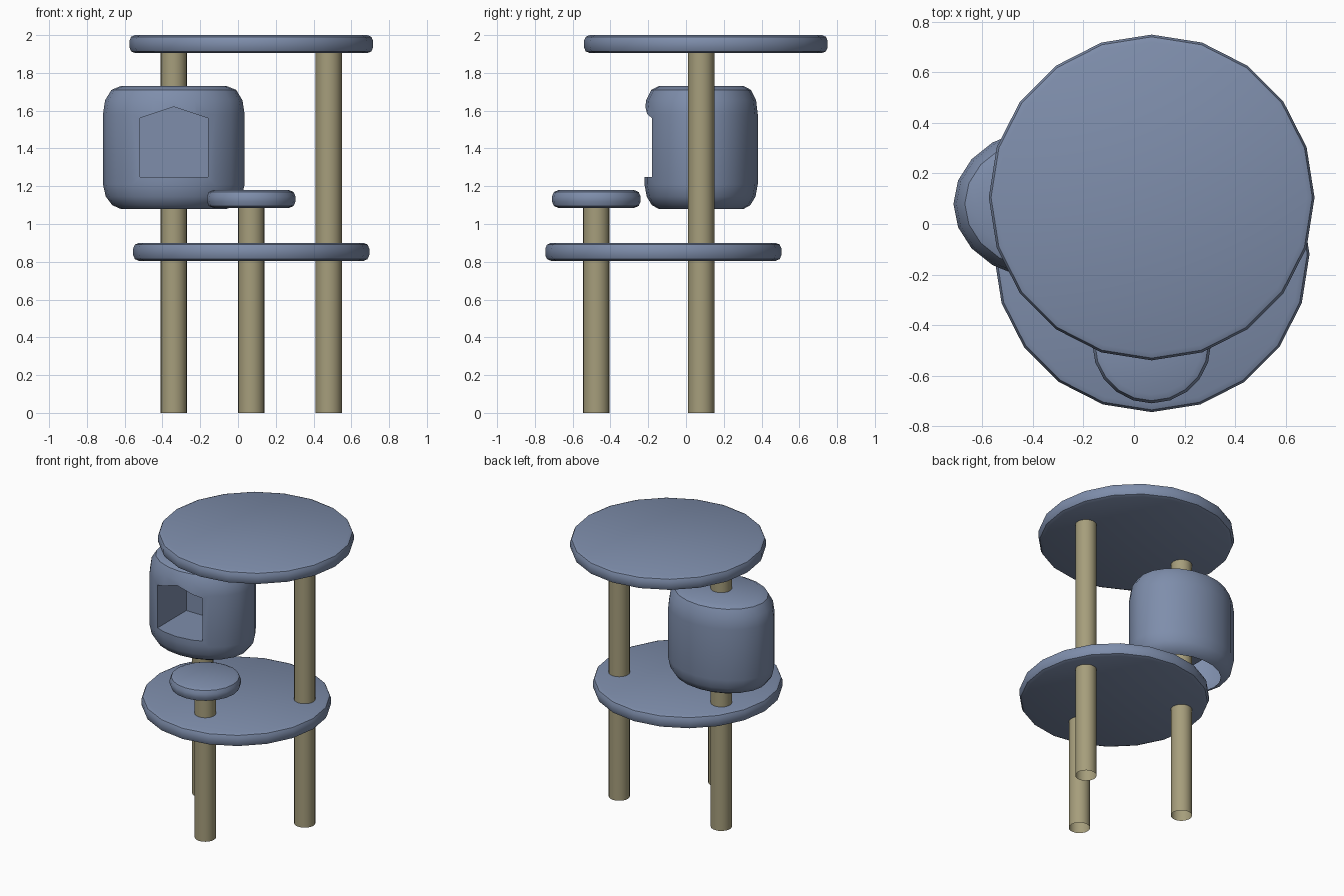
import bpy, bmesh, math

if "Cube" in bpy.data.objects:
    bpy.data.objects.remove(bpy.data.objects["Cube"])

SIDES = 20


def material(name, rgb):
    m = bpy.data.materials.new(name)
    m.diffuse_color = (*rgb, 1)
    m.use_nodes = True
    m.node_tree.nodes["Principled BSDF"].inputs["Base Color"].default_value = m.diffuse_color
    return m


PLUSH = material("blue_plush", (0.21, 0.27, 0.41))
ROPE = material("tan_rope", (0.38, 0.34, 0.20))


def finish(name, bm, mat):
    bmesh.ops.recalc_face_normals(bm, faces=bm.faces)
    me = bpy.data.meshes.new(name)
    bm.to_mesh(me)
    bm.free()
    ob = bpy.data.objects.new(name, me)
    bpy.context.collection.objects.link(ob)
    if mat:
        me.materials.append(mat)
    return ob


def smooth(ob, angle=35):
    bpy.ops.object.select_all(action='DESELECT')
    ob.select_set(True)
    bpy.context.view_layer.objects.active = ob
    bpy.ops.object.shade_smooth_by_angle(angle=math.radians(angle))


def lathe(name, center, profile, mat, caps=True):
    """Stack of elliptical rings; profile rows are (rx, ry, z)."""
    bm = bmesh.new()
    rings = []
    for rx, ry, z in profile:
        rings.append([bm.verts.new((center[0] + rx * math.cos(a), center[1] + ry * math.sin(a), z))
                      for a in (2 * math.pi * i / SIDES for i in range(SIDES))])
    for lo, hi in zip(rings, rings[1:]):
        for i in range(SIDES):
            j = (i + 1) % SIDES
            bm.faces.new((lo[i], lo[j], hi[j], hi[i]))
    if caps:
        bm.faces.new(rings[0][::-1])
        bm.faces.new(rings[-1])
    return finish(name, bm, mat)


def platform(name, center, r, z0, z1, b=0.03):
    half = [(b, 0), (b * 0.3, b * 0.3), (0, b)]
    rows = [(r - i, r - i, z0 + h) for i, h in half]
    rows += [(r - i, r - i, z1 - h) for i, h in reversed(half)]
    smooth(lathe(name, center, rows, PLUSH))


def post(name, center, z0, z1):
    smooth(lathe(name, center, [(0.07, 0.07, z0), (0.07, 0.07, z1)], ROPE, caps=False))


# Platforms
platform("top_platform", (0.07, 0.105), 0.645, 1.905, 2.0)
platform("lower_platform", (0.07, -0.12), 0.625, 0.805, 0.9)
platform("small_perch", (0.07, -0.475), 0.235, 1.085, 1.18, 0.035)

# Posts; the left one is interrupted by the house cavity
post("right_post", (0.48, 0.08), 0, 1.91)
post("front_post", (0.07, -0.475), 0, 1.09)
post("left_post_lower", (-0.34, 0.08), 0, 1.245)
post("left_post_upper", (-0.34, 0.08), 1.64, 1.91)

# House: rounded oval drum
curve = [(0.75, 1.08), (0.87, 1.10), (0.96, 1.145), (1, 1.21),
         (1, 1.58), (0.97, 1.655), (0.88, 1.71), (0.75, 1.73)]
house = lathe("house", (-0.34, 0.08), [(0.375 * s, 0.30 * s, z) for s, z in curve], PLUSH)

# Gabled doorway recess cut into the front
bm = bmesh.new()
door = [(-0.52, 1.25), (-0.16, 1.25), (-0.16, 1.56), (-0.34, 1.62), (-0.52, 1.56)]
face = bm.faces.new([bm.verts.new((x, -0.4, z)) for x, z in door])
out = bmesh.ops.extrude_face_region(bm, geom=[face], use_keep_orig=True)
for v in out["geom"]:
    if isinstance(v, bmesh.types.BMVert):
        v.co.y = 0.15
cutter = finish("doorway_cutter", bm, None)
cutter.hide_render = True

mod = house.modifiers.new("doorway", 'BOOLEAN')
mod.operation = 'DIFFERENCE'
mod.solver = 'EXACT'
mod.object = cutter
bpy.context.view_layer.objects.active = house
bpy.ops.object.modifier_apply(modifier=mod.name)
bpy.data.objects.remove(cutter)

# Open underside of the house
bm = bmesh.new()
bm.from_mesh(house.data)
under = [f for f in bm.faces if all(abs(v.co.z - 1.08) < 1e-3 for v in f.verts)]
bmesh.ops.delete(bm, geom=under, context='FACES')
bm.to_mesh(house.data)
bm.free()
smooth(house, 32)
